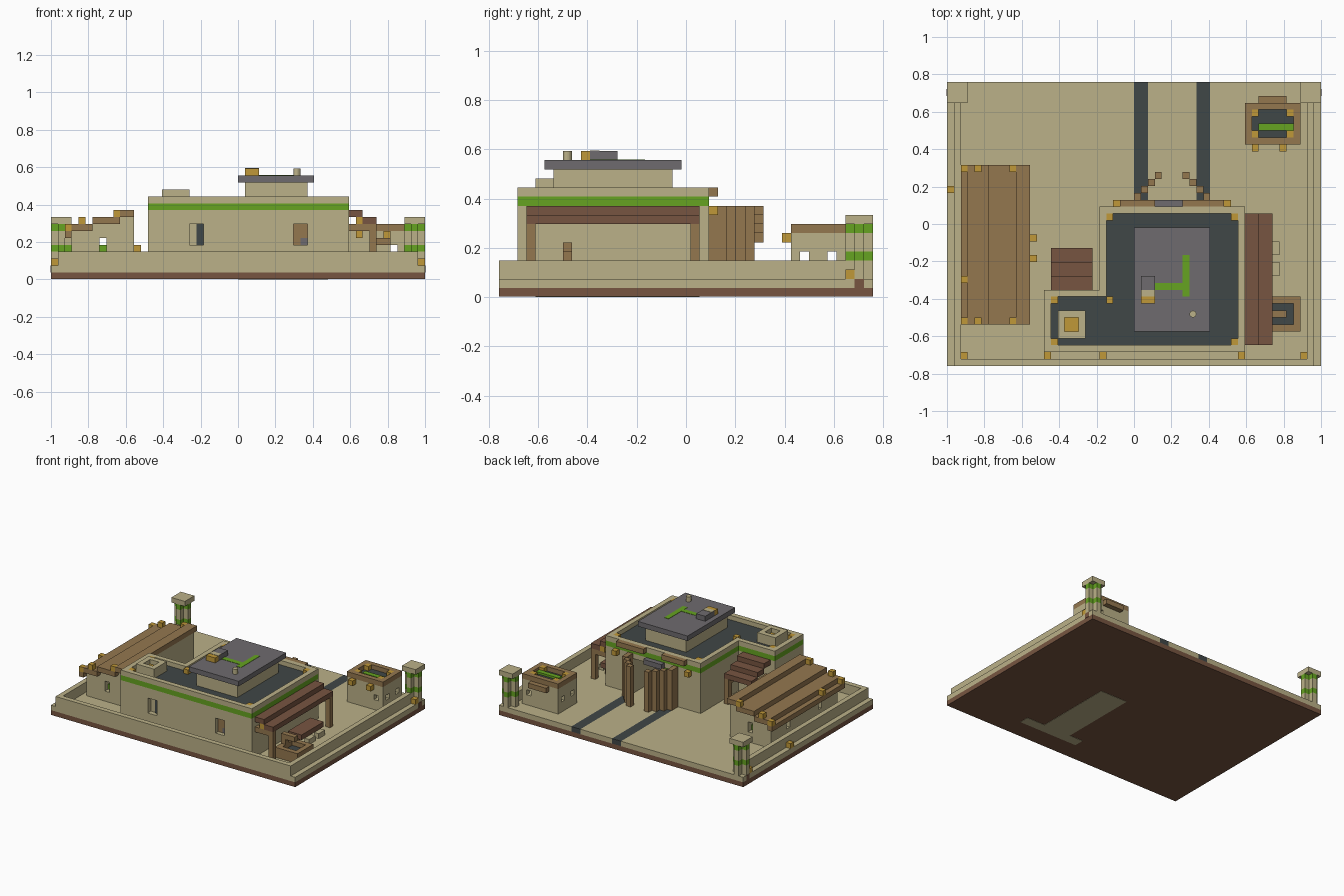
import bpy
import bmesh
from mathutils import Vector

start_cube = bpy.data.objects.get("Cube")
if start_cube:
    bpy.data.objects.remove(start_cube, do_unlink=True)

# Everything sits on a block grid: 54 wide, 41 deep, 16 high
UNIT = 1 / 27
MID_X, MID_Y = 27, 20.5


def to_linear(value):
    value /= 255
    return value / 12.92 if value <= 0.04045 else ((value + 0.055) / 1.055) ** 2.4


def material(name, hex_colour):
    rgb = [to_linear(channel) for channel in bytes.fromhex(hex_colour)]
    mat = bpy.data.materials.new(name)
    mat.use_nodes = True
    mat.diffuse_color = (*rgb, 1)
    shader = next(n for n in mat.node_tree.nodes if n.type == "BSDF_PRINCIPLED")
    shader.inputs["Base Color"].default_value = (*rgb, 1)
    return mat


SAND = material("sandstone", "bbb188")
TIMBER = material("light timber", "94774f")
REDWOOD = material("dark red timber", "775541")
SLATE = material("dark slate", "404747")
STEEL = material("grey metal", "6e6b6e")
GREEN = material("bright green", "66a421")
AMBER = material("amber", "c09838")


def grid_point(i, j, k):
    return Vector(((i - MID_X) * UNIT, (j - MID_Y) * UNIT, k * UNIT))


def finish(bm, name, mat):
    bmesh.ops.recalc_face_normals(bm, faces=bm.faces)
    mesh = bpy.data.meshes.new(name)
    bm.to_mesh(mesh)
    bm.free()
    if mat:
        mesh.materials.append(mat)
    obj = bpy.data.objects.new(name, mesh)
    bpy.context.collection.objects.link(obj)
    return obj


def prism(name, mat, outline, low, high):
    """Extrude a plan outline between two heights."""
    bm = bmesh.new()
    base = bm.faces.new([bm.verts.new(grid_point(i, j, low)) for i, j in outline])
    top = bmesh.ops.extrude_face_region(bm, geom=[base])["geom"]
    moved = [v for v in top if isinstance(v, bmesh.types.BMVert)]
    bmesh.ops.translate(bm, verts=moved, vec=(0, 0, (high - low) * UNIT))
    return finish(bm, name, mat)


def blocks(name, mat, *extents):
    """One object from boxes, each given as i, i, j, j, k, k."""
    bm = bmesh.new()
    for a, b, c, d, low, high in extents:
        verts = bmesh.ops.create_cube(bm, size=1)["verts"]
        size = Vector((b - a, d - c, high - low)) * UNIT
        centre = grid_point((a + b) / 2, (c + d) / 2, (low + high) / 2)
        for v in verts:
            v.co = v.co * size + centre
    return finish(bm, name, mat)


def cubes(name, mat, k, *spots):
    """Single-block accents at one height."""
    return blocks(name, mat, *[(i, i + 1, j, j + 1, k, k + 1) for i, j in spots])


def carve(target, cutter):
    mod = target.modifiers.new("opening", "BOOLEAN")
    mod.operation = "DIFFERENCE"
    mod.solver = "EXACT"
    mod.object = cutter
    bpy.context.view_layer.update()
    evaluated = target.evaluated_get(bpy.context.evaluated_depsgraph_get())
    mesh = bpy.data.meshes.new_from_object(evaluated)
    target.modifiers.clear()
    target.data = mesh
    bpy.data.objects.remove(cutter, do_unlink=True)


def cut_boxes(target, *extents):
    for extent in extents:
        carve(target, blocks("cutter", None, extent))


# Ground slab, paved tracks and underside inlay
blocks("foundation", REDWOOD, (0, 54, 0, 41, 0.05, 1))
blocks("underside_inlay", SAND, (30, 36, 6, 22, 0, 0.05), (27, 40, 4, 6, 0, 0.05))
blocks("courtyard_floor", SAND, (0, 54, 0, 24, 1, 2), (0, 27, 24, 41, 1, 2),
       (29, 36, 24, 41, 1, 2), (38, 54, 24, 41, 1, 2))
blocks("paved_tracks", SLATE, (27, 29, 24, 41, 1, 2), (36, 38, 24, 41, 1, 2))

# Perimeter wall and its lamps
blocks("perimeter_wall", SAND, (1, 53, 0, 1, 2, 4), (1, 2, 1, 38, 2, 4),
       (52, 53, 1, 38, 2, 4))
cubes("wall_lamps", AMBER, 2, (0, 25), (0, 38), (53, 38), (2, 1), (14, 1),
      (22, 1), (42, 1), (51, 1))

# Corner towers with a cross-shaped plan
for side, i in (("right", 0), ("left", 51)):
    cross = [(i + a, 38 + b) for a, b in ((1, 0), (2, 0), (2, 1), (3, 1), (3, 2), (2, 2),
                                          (2, 3), (1, 3), (1, 2), (0, 2), (0, 1), (1, 1))]
    for part, mat, low, high in (("foot", SAND, 2, 4), ("lower_band", GREEN, 4, 5),
                                 ("shaft", SAND, 5, 7), ("upper_band", GREEN, 7, 8)):
        prism(f"{side}_tower_{part}", mat, cross, low, high)
    blocks(f"{side}_tower_cap", SAND, (i, i + 3, 38, 41, 8, 9))
    edge = 0 if side == "right" else 54
    blocks(f"{side}_tower_root", REDWOOD, (edge - 0.05, edge + 0.05, 39, 40, 1, 2))

# Main building with an L-shaped plan
OUTER = [(14, 2), (43, 2), (43, 23), (22, 23), (22, 11), (14, 11)]
INNER = [(15, 3), (42, 3), (42, 22), (23, 22), (23, 10), (15, 10)]
walls = prism("building_walls", SAND, OUTER, 2, 10)
cut_boxes(walls, (28, 37, 9, 24, 2, 9), (20, 22, 1, 3, 5, 8), (35, 37, 1, 3, 5, 8))
prism("building_stripe", GREEN, OUTER, 10, 11)
parapet = prism("building_parapet", SAND, OUTER, 11, 12)
carve(parapet, prism("cutter", None, INNER, 10.5, 12.5))
prism("building_roof", SLATE, INNER, 11, 11.1)
cubes("roof_corner_lamps", AMBER, 11, (23, 21), (41, 21), (41, 3), (15, 3), (15, 9), (23, 9))

# Front window panes
blocks("window_dark_pane", SLATE, (21, 22, 2.8, 3, 5, 8))
blocks("window_shutter", TIMBER, (35, 36, 2.8, 3, 5, 8), (36, 37, 2.8, 3, 6, 8))
blocks("window_metal_pane", STEEL, (36, 37, 2.8, 3, 5, 6))

# Chimney
chimney = blocks("chimney", SAND, (16, 20, 4, 8, 11, 13))
cut_boxes(chimney, (17, 19, 5, 7, 12, 14))
blocks("chimney_embers", AMBER, (17, 19, 5, 7, 12, 12.1))

# Upper storey, flat metal roof and roof fittings
blocks("upper_storey", SAND, (28, 37, 6, 19, 11, 14))
blocks("upper_roof", STEEL, (27, 38, 5, 20, 14, 15))
blocks("roof_inlay", GREEN, (34, 35, 10, 16, 15, 15.06), (30, 34, 11, 12, 15, 15.06))
blocks("roof_unit", STEEL, (28, 30, 10, 13, 15, 16))
blocks("roof_unit_plate", SAND, (28, 30, 10, 11, 16, 16.06))
blocks("roof_unit_lamp", AMBER, (28, 30, 9, 10, 15, 16))
bpy.ops.mesh.primitive_cylinder_add(vertices=12, radius=UNIT / 2, depth=UNIT,
                                    location=grid_point(35.5, 7.5, 15.5))
vent = bpy.context.object
vent.name = "roof_vent"
vent.data.materials.append(SAND)

# Gate: two half-open plank doors, lintel boards and lamps
blocks("gate_doors", TIMBER, *[(i, i + 1, 24 + n, 25 + n, 2, 10)
                               for n in range(4) for i in (27 + n, 37 - n)])
blocks("gate_jambs", TIMBER, (27, 28, 23, 24, 2, 10), (37, 38, 23, 24, 2, 10))
blocks("gate_lintel_boards", TIMBER, (25, 30, 23, 24, 11, 12), (34, 40, 23, 24, 11, 12))
blocks("gate_lintel_plate", STEEL, (30, 34, 23, 24, 9, 10))
cubes("gate_lamps", AMBER, 9, (24, 23), (40, 23))
blocks("garage_machine", STEEL, (30, 35, 15, 21, 3, 6), (31, 34, 16, 20, 6, 7))
blocks("garage_machine_wheels", SLATE, (29, 30, 16, 20, 2, 5), (35, 36, 16, 20, 2, 5))
blocks("garage_machine_panel", GREEN, (31, 34, 17, 20, 7, 8))

# Side awning and the things beneath it
blocks("side_awning", REDWOOD, (43, 45, 3, 22, 9, 10), (45, 47, 3, 22, 8, 9))
blocks("side_awning_posts", TIMBER, (46, 47, 3, 4, 2, 8), (46, 47, 21, 22, 2, 8),
       (43, 46, 3, 4, 7, 8), (43, 46, 21, 22, 7, 8))
cubes("side_awning_lamps", AMBER, 8, (44, 3), (44, 21))
trough = blocks("trough", TIMBER, (46, 51, 5, 10, 2, 4))
cut_boxes(trough, (47, 50, 6, 9, 3, 5))
blocks("trough_lining", SLATE, (47, 50, 6, 9, 3, 3.1))
blocks("trough_crane", TIMBER, (46, 47, 7, 8, 4, 6), (47, 49, 7, 8, 5, 6))
blocks("work_table", REDWOOD, (44, 47, 12, 19, 3, 4))
blocks("work_table_legs", TIMBER, (45, 46, 12, 13, 2, 3), (45, 46, 18, 19, 2, 3))
blocks("stools", SAND, (47, 48, 16, 18, 2, 3), (47, 48, 13, 15, 2, 3))

# Stepped porch in the corner of the building
blocks("porch_roof", REDWOOD, *[(15, 21, 11 + 2 * n, 13 + 2 * n, 9 - n, 10 - n)
                                for n in range(3)])
blocks("porch_posts", TIMBER, (15, 16, 16, 17, 2, 7), (20, 21, 16, 17, 2, 7),
       (15, 16, 11, 16, 6, 7), (20, 21, 11, 16, 6, 7))

# Long shed with a stepped plank roof
RISE = ((3, 6, 7), (6, 10, 8), (10, 12, 9))
for n, (a, b, top) in enumerate(RISE):
    bay = blocks(f"shed_bay_{n}", SAND, (a, b, 7, 28, 2, top))
    if n == 0:
        cut_boxes(bay, (2, 4, 12, 13, 4, 6), (2, 4, 22, 23, 4, 6))
    if n == 1:
        cut_boxes(bay, (7, 8, 6, 29, 4, 6))
blocks("shed_window_sill", GREEN, (7, 8, 8, 9, 4, 5), (7, 8, 26, 27, 4, 5))
blocks("shed_roof", TIMBER, (2, 3, 6, 29, 6, 7),
       *[(a, b, 6, 29, top, top + 1) for a, b, top in RISE])
cubes("shed_eave_lamps", AMBER, 7, (2, 6), (2, 12), (2, 28))
cubes("shed_roof_lamps_low", AMBER, 8, (4, 6), (4, 28))
cubes("shed_roof_lamps_high", AMBER, 9, (9, 6), (9, 28))
cubes("shed_wall_lamps", AMBER, 4, (12, 15), (12, 18))

# Small hut with a sunken planted roof
hut = blocks("hut_walls", SAND, (43, 51, 32, 38, 2, 7))
cut_boxes(hut, (42, 52, 33, 34, 4, 5), (42, 52, 36, 37, 4, 5), (49, 50, 31, 39, 4, 5))
hut_rim = blocks("hut_rim", TIMBER, (43, 51, 32, 38, 7, 8))
cut_boxes(hut_rim, (44, 50, 33, 37, 6, 9))
blocks("hut_back_ledge", TIMBER, (45, 49, 38, 39, 6, 7))
blocks("hut_roof", SLATE, (44, 50, 33, 37, 7, 7.1))
blocks("hut_planting", GREEN, (45, 50, 34, 35, 7, 7.5))
cubes("hut_corner_lamps", AMBER, 7, (44, 33), (49, 33), (44, 36), (49, 36))
cubes("hut_wall_lamps", AMBER, 6, (44, 31), (48, 31))
